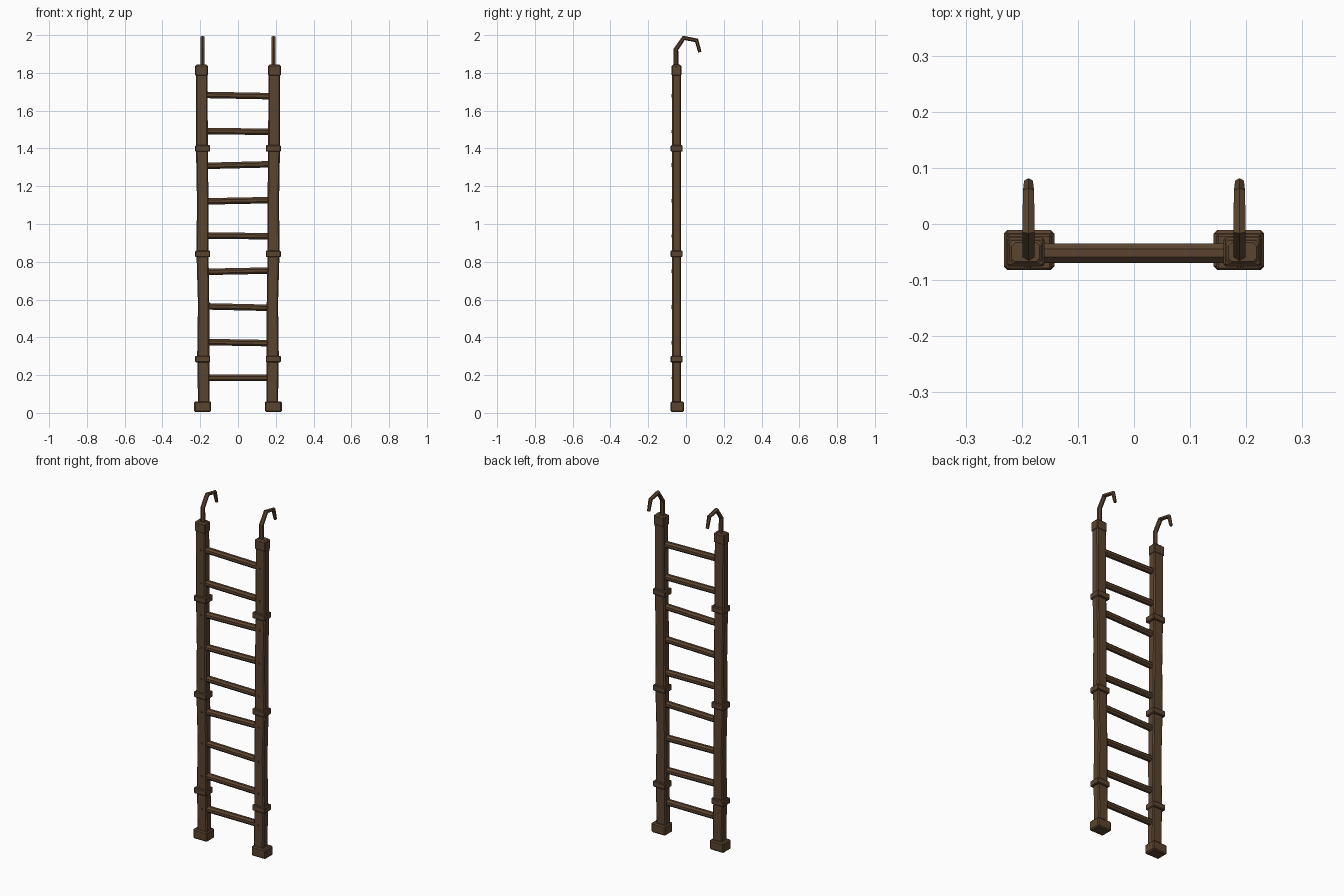
import bpy, bmesh, math
from mathutils import Vector

if "Cube" in bpy.data.objects:
    bpy.data.objects.remove(bpy.data.objects["Cube"])

YC = -0.05  # depth centre of the ladder frame

wood = bpy.data.materials.new("dark brown wood")
wood.diffuse_color = (0.105, 0.058, 0.029, 1)
wood.use_nodes = True
wood.node_tree.nodes["Principled BSDF"].inputs["Base Color"].default_value = wood.diffuse_color


def finish(name, bm):
    bmesh.ops.recalc_face_normals(bm, faces=bm.faces)
    me = bpy.data.meshes.new(name)
    bm.to_mesh(me)
    bm.free()
    me.materials.append(wood)
    ob = bpy.data.objects.new(name, me)
    bpy.context.collection.objects.link(ob)
    return ob


def loft(name, rings):
    bm = bmesh.new()
    loops = [[bm.verts.new(p) for p in ring] for ring in rings]
    n = len(loops[0])
    for a, b in zip(loops, loops[1:]):
        for i in range(n):
            bm.faces.new((a[i], a[(i + 1) % n], b[(i + 1) % n], b[i]))
    bm.faces.new(loops[0])
    bm.faces.new(loops[-1])
    return finish(name, bm)


def box(name, centre, size, bevel):
    bm = bmesh.new()
    bmesh.ops.create_cube(bm, size=1)
    for v in bm.verts:
        v.co = Vector(centre) + Vector([c * s for c, s in zip(v.co, size)])
    bmesh.ops.bevel(bm, geom=bm.edges[:], offset=bevel, segments=1, affect='EDGES')
    return finish(name, bm)


def rect_ring(x, z, w, d, c=0.006):
    # chamfered rectangle
    a, b = w / 2, d / 2
    pts = [(a, b - c), (a - c, b), (c - a, b), (-a, b - c),
           (-a, c - b), (c - a, -b), (a - c, -b), (a, c - b)]
    return [(x + px, YC + py, z) for px, py in pts]


def tube(name, pts, radii, sides):
    # tube along a path lying in a plane
    pts = [Vector(p) for p in pts]
    rings = []
    for i, p in enumerate(pts):
        d0 = (pts[i] - pts[max(i - 1, 0)]).normalized()
        d1 = (pts[min(i + 1, len(pts) - 1)] - pts[i]).normalized()
        t = (d0 + d1).normalized()
        ref = Vector((1, 0, 0)) if abs(t.x) < 0.5 else Vector((0, 1, 0))
        v = t.cross(ref).normalized()
        u = v.cross(t)
        ang = [math.tau * (k + 0.5) / sides for k in range(sides)]
        rings.append([p + radii[i] * (u * math.cos(a) + v * math.sin(a)) for a in ang])
    return loft(name, rings)


def rail_x(z):
    return 0.180 + 0.013 * z / 1.84


# height and left-to-right drop of each rung
rungs = [(0.185, 0), (0.372, .006), (0.56, .008), (0.75, -.007), (0.937, .004),
         (1.123, -.007), (1.312, -.009), (1.49, .004), (1.68, .007)]

for s, side in ((-1, "left"), (1, "right")):
    # slightly uneven rail
    wob = [0, .002, -.002, .002, -.001, .001, 0, 0]
    rail = []
    for z, w in zip((0.02, 0.3, 0.58, 0.85, 1.12, 1.4, 1.65, 1.838), wob):
        rail.append(rect_ring(s * (rail_x(z) + w), z, 0.062 + w, 0.046))
    rail.append(rect_ring(s * 0.193, 1.845, 0.05, 0.034))
    loft(side + "_rail", rail)
    # foot, bands and top collar
    box(side + "_foot", (s * 0.187, -0.0465, 0.033), (0.09, 0.071, 0.056), 0.006)
    for i, z in enumerate((0.285, 0.842, 1.40)):
        box(f"{side}_band_{i}", (s * 0.187, YC, z), (0.08, 0.064, 0.034), 0.004)
    box(side + "_collar", (s * 0.193, YC, 1.813), (0.067, 0.051, 0.055), 0.004)
    # top hook
    path = [(-.053, 1.82), (-.053, 1.925), (-.012, 1.985), (.056, 1.972), (.073, 1.91)]
    tube(side + "_hook", [(s * 0.188, y, z) for y, z in path],
         [.0125, .0125, .0125, .0115, .009], 6)
    # pegs holding the rungs
    for i, (z, d) in enumerate(rungs):
        x = s * (rail_x(z) - 0.002)
        tube(f"{side}_peg_{i}", [(x, -0.06, z - s * d / 2), (x, -0.078, z - s * d / 2)],
             [.006, .006], 6)

# rungs
for i, (z, d) in enumerate(rungs):
    x = rail_x(z) - 0.01
    tube(f"rung_{i}", [(-x, -0.052, z + d / 2), (x, -0.052, z - d / 2)], [.0185, .0185], 8)
